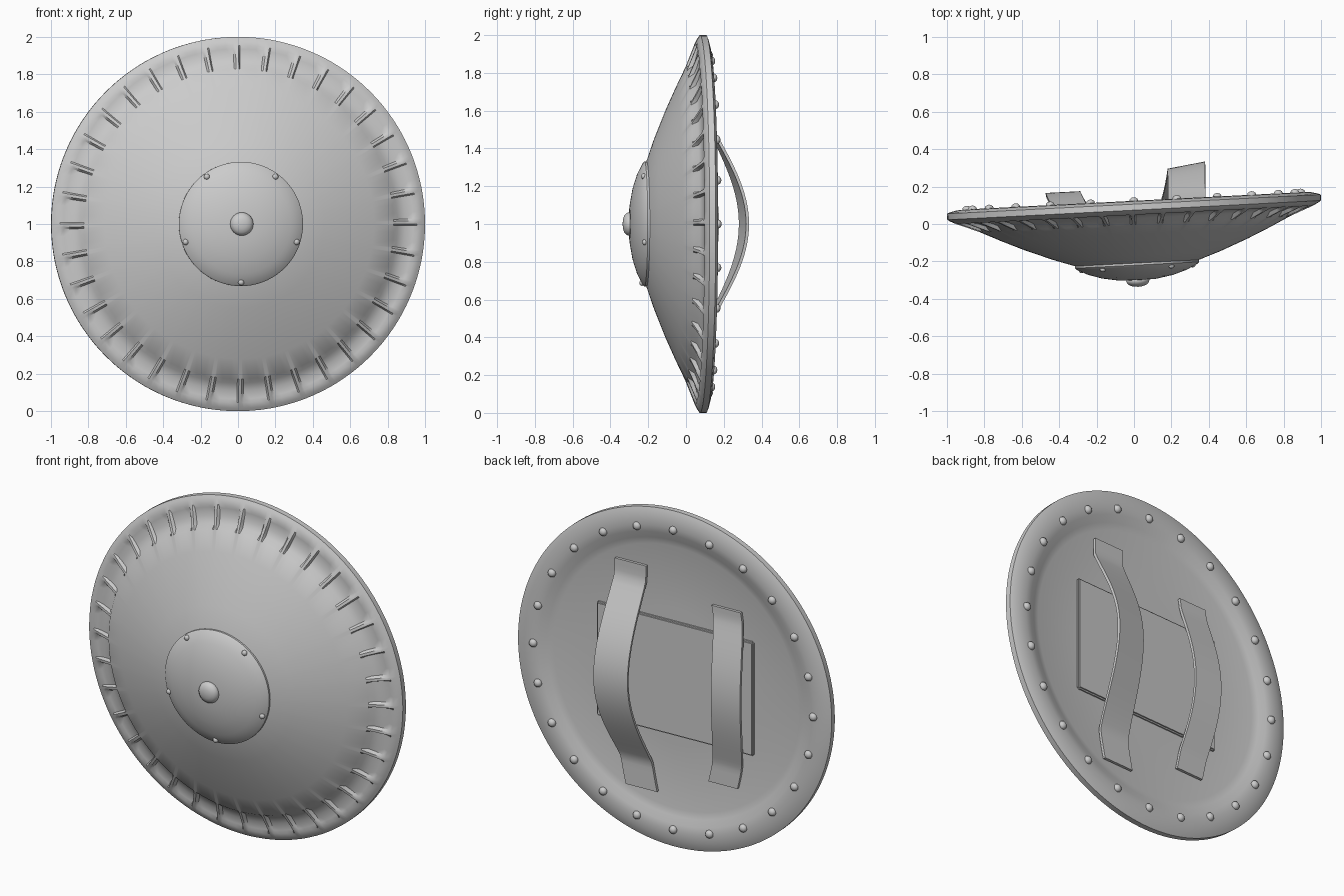
import bpy, bmesh, math
from mathutils import Matrix, Vector

old = bpy.data.objects.get("Cube")
if old:
    bpy.data.objects.remove(old, do_unlink=True)

steel = bpy.data.materials.new("grey_steel")
steel.use_nodes = True
GREY = (0.6, 0.6, 0.6, 1)
steel.diffuse_color = GREY
steel.node_tree.nodes["Principled BSDF"].inputs["Base Color"].default_value = GREY

# The whole shield is turned slightly about the vertical
PLACE = Matrix.Translation((0, 0.09, 1)) @ Matrix.Rotation(math.radians(2.95), 4, 'Z')


def finish(bm, name, angle=35):
    bmesh.ops.remove_doubles(bm, verts=bm.verts, dist=1e-5)
    bmesh.ops.recalc_face_normals(bm, faces=bm.faces)
    mesh = bpy.data.meshes.new(name)
    bm.to_mesh(mesh)
    bm.free()
    mesh.materials.append(steel)
    obj = bpy.data.objects.new(name, mesh)
    bpy.context.collection.objects.link(obj)
    obj.matrix_world = PLACE
    bpy.ops.object.select_all(action='DESELECT')
    obj.select_set(True)
    bpy.context.view_layer.objects.active = obj
    bpy.ops.object.shade_smooth_by_angle(angle=math.radians(angle))
    return obj


def grid_faces(bm, rows, closed):
    for a, b in zip(rows, rows[1:]):
        n = len(a)
        for i in range(n if closed else n - 1):
            j = (i + 1) % n
            bm.faces.new((a[i], a[j], b[j], b[i]))


def lathe(bm, profile, angles, centre=(0, 0, 0), shift=lambda r, d, i: 0):
    """Spin (radius, depth) points round the front-back axis."""
    c = Vector(centre)
    rows = [[bm.verts.new(c + Vector((r * math.cos(t), d + shift(r, d, i), r * math.sin(t))))
             for i, t in enumerate(angles)] for r, d in profile]
    grid_faces(bm, rows, True)


def circle(n):
    return [2 * math.pi * i / n for i in range(n)]


# Body: shallow dome, fluted band, rolled rim and flat back
PANELS = 36
STEPS = [0, 0.10, 0.17, 0.4, 0.7, 0.95]
body_angles = [2 * math.pi * (p + s) / PANELS for p in range(PANELS) for s in STEPS]
pocket = {0.85: 0.022, 0.89: 0.02, 0.935: 0.012}


def flute(r, d, i):
    # the first two steps of each panel are the raised rib
    return pocket.get(r, 0) if d < -0.03 and i % len(STEPS) >= 2 else 0


bm = bmesh.new()
lathe(bm, [(0, -0.33), (0.2, -0.325), (0.32, -0.303), (0.45, -0.258), (0.6, -0.198),
           (0.72, -0.144), (0.828, -0.092), (0.85, -0.083), (0.89, -0.067),
           (0.935, -0.049), (0.955, -0.041), (0.985, -0.026), (1, -0.016),
           (1, 0.016), (0.985, 0.022), (0.95, 0.031), (0.9, 0.034), (0.86, 0.027),
           (0.82, 0.01), (0.78, 0.0), (0.4, 0), (0, 0)], body_angles, shift=flute)
finish(bm, "shield_body", 38)

# Front boss and its centre knob
bm = bmesh.new()
lathe(bm, [(0, -0.392), (0.1, -0.388), (0.19, -0.372), (0.265, -0.348), (0.285, -0.338),
           (0.325, -0.318), (0.332, -0.31), (0.332, -0.29), (0, -0.29)], circle(72))
finish(bm, "boss_plate")

bm = bmesh.new()
lathe(bm, [(0, -0.426), (0.025, -0.424), (0.045, -0.417), (0.058, -0.405),
           (0.062, -0.393), (0.058, -0.38), (0, -0.37)], circle(32))
finish(bm, "boss_knob", 60)


def rivets(name, count, ring, depth, size, side, start):
    bm = bmesh.new()
    dome = [(0, 0.8), (0.5, 0.68), (0.85, 0.4), (1, 0), (0.9, -0.4), (0, -0.4)]
    for k in range(count):
        t = start + 2 * math.pi * k / count
        lathe(bm, [(r * size, side * h * size) for r, h in dome], circle(14),
              (ring * math.cos(t), depth, ring * math.sin(t)))
    finish(bm, name, 60)


rivets("boss_rivets", 5, 0.312, -0.325, 0.016, -1, -math.pi / 2)
rivets("rim_rivets", 24, 0.893, 0.034, 0.024, 1, 0)

# Thin padded plate behind the straps
bm = bmesh.new()
bmesh.ops.create_cube(bm, size=1, matrix=Matrix.Translation((0, 0.008, 0))
                      @ Matrix.Diagonal((1.0, 0.024, 0.68, 1)))
bmesh.ops.bevel(bm, geom=bm.edges[:], offset=0.008, segments=2, affect='EDGES')
finish(bm, "back_plate")


def strap(name, top, bottom, xs, half, height, width, tilt):
    """Bent band: flat ends with a bowed middle; xs = centre x at top, middle, bottom."""
    n = 40
    bm = bmesh.new()
    rows = []
    for i in range(n + 1):
        z = top + (bottom - top) * i / n
        end, span = (xs[0], top) if z > 0 else (xs[2], bottom)
        x = xs[1] + (end - xs[1]) * (z / span) ** 2
        bow = math.cos(math.pi / 2 * min(1, abs(z) / half)) ** 1.1
        rows.append([bm.verts.new((x + s * width / 2,
                                   0.022 + (height - 0.022 + s * tilt) * bow, z))
                     for s in (-1, 1)])
    grid_faces(bm, rows, False)
    bmesh.ops.recalc_face_normals(bm, faces=bm.faces)
    bmesh.ops.solidify(bm, geom=bm.faces[:], thickness=0.016)
    finish(bm, name, 40)


strap("arm_strap", 0.63, -0.70, (0.28, 0.29, 0.21), 0.54, 0.21, 0.2, 0.014)
strap("hand_strap", 0.50, -0.555, (-0.33, -0.375, -0.31), 0.44, 0.1, 0.185, 0.0)
